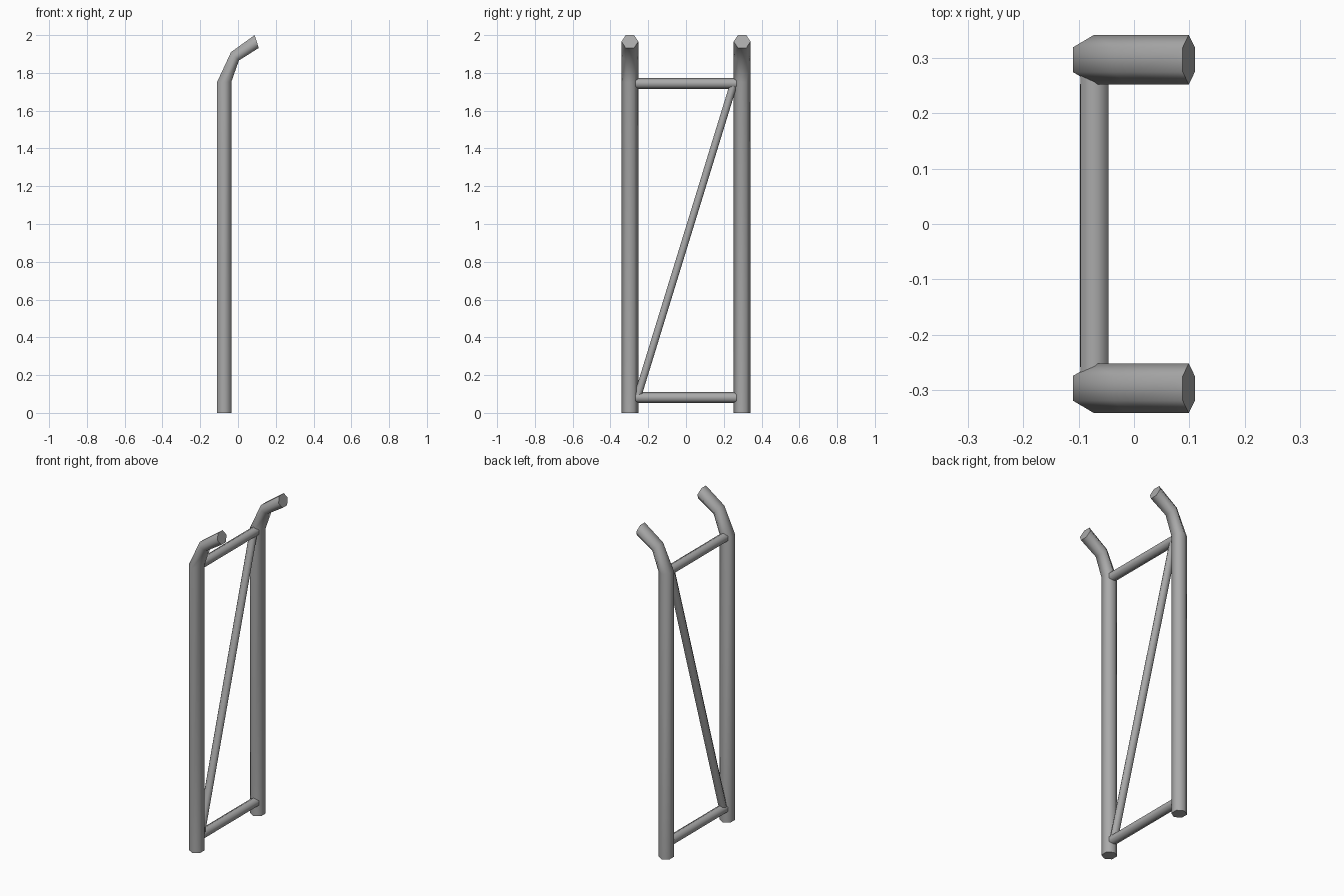
import bpy, bmesh, math
from mathutils import Vector

cube = bpy.data.objects.get("Cube")
if cube:
    bpy.data.objects.remove(cube, do_unlink=True)

steel = bpy.data.materials.new("grey_steel")
steel.use_nodes = True
grey = (0.4, 0.4, 0.4, 1)
steel.diffuse_color = grey
steel.node_tree.nodes["Principled BSDF"].inputs["Base Color"].default_value = grey


def hex_tube(name, rings):
    """Loft a capped six-sided tube; each ring is (centre, corner axis, flat axis)."""
    bm = bmesh.new()
    loops = []
    for centre, corner, flat in rings:
        loop = []
        for i in range(6):
            a = math.radians(60 * i)
            p = centre + corner * math.cos(a) + flat * (math.sin(a) / math.sin(math.pi / 3))
            loop.append(bm.verts.new(p))
        loops.append(loop)
    for low, high in zip(loops, loops[1:]):
        for i in range(6):
            j = (i + 1) % 6
            bm.faces.new((low[i], low[j], high[j], high[i])).smooth = True
    # flat end caps with crisp rims
    for loop in (loops[0], loops[-1]):
        cap = bm.faces.new(loop)
        for e in cap.edges:
            e.smooth = False
    bmesh.ops.recalc_face_normals(bm, faces=bm.faces)
    mesh = bpy.data.meshes.new(name)
    bm.to_mesh(mesh)
    bm.free()
    mesh.materials.append(steel)
    obj = bpy.data.objects.new(name, mesh)
    bpy.context.collection.objects.link(obj)
    return obj


POST_X, POST_Y = -0.073, 0.297

# Upright posts with hooked tops: centre x, z and half thickness x, z
hook = [(POST_X, 0, -0.0375, 0), (POST_X, 1.752, -0.0375, 0),
        (-0.016, 1.888, -0.021, 0.022), (0.099, 1.966, -0.011, 0.034)]
for side, y in (("left", POST_Y), ("right", -POST_Y)):
    hex_tube("post_" + ("back" if side == "left" else "front"),
             [(Vector((x, y, z)), Vector((0, 0.0445, 0)), Vector((hx, 0, hz)))
              for x, z, hx, hz in hook])

# Horizontal crossbars
for name, z in (("lower_crossbar", 0.081), ("upper_crossbar", 1.744)):
    hex_tube(name, [(Vector((-0.0715, y, z)), Vector((0, 0, 0.029)), Vector((0.0255, 0, 0)))
                    for y in (-0.29, 0.29)])

# Diagonal brace
start, end = Vector((-0.072, -0.257, 0.085)), Vector((-0.072, 0.252, 1.74))
along = (end - start).normalized()
across = along.cross(Vector((1, 0, 0)))
hex_tube("diagonal_brace", [(p, Vector((0.026, 0, 0)), across * 0.0195) for p in (start, end)])
